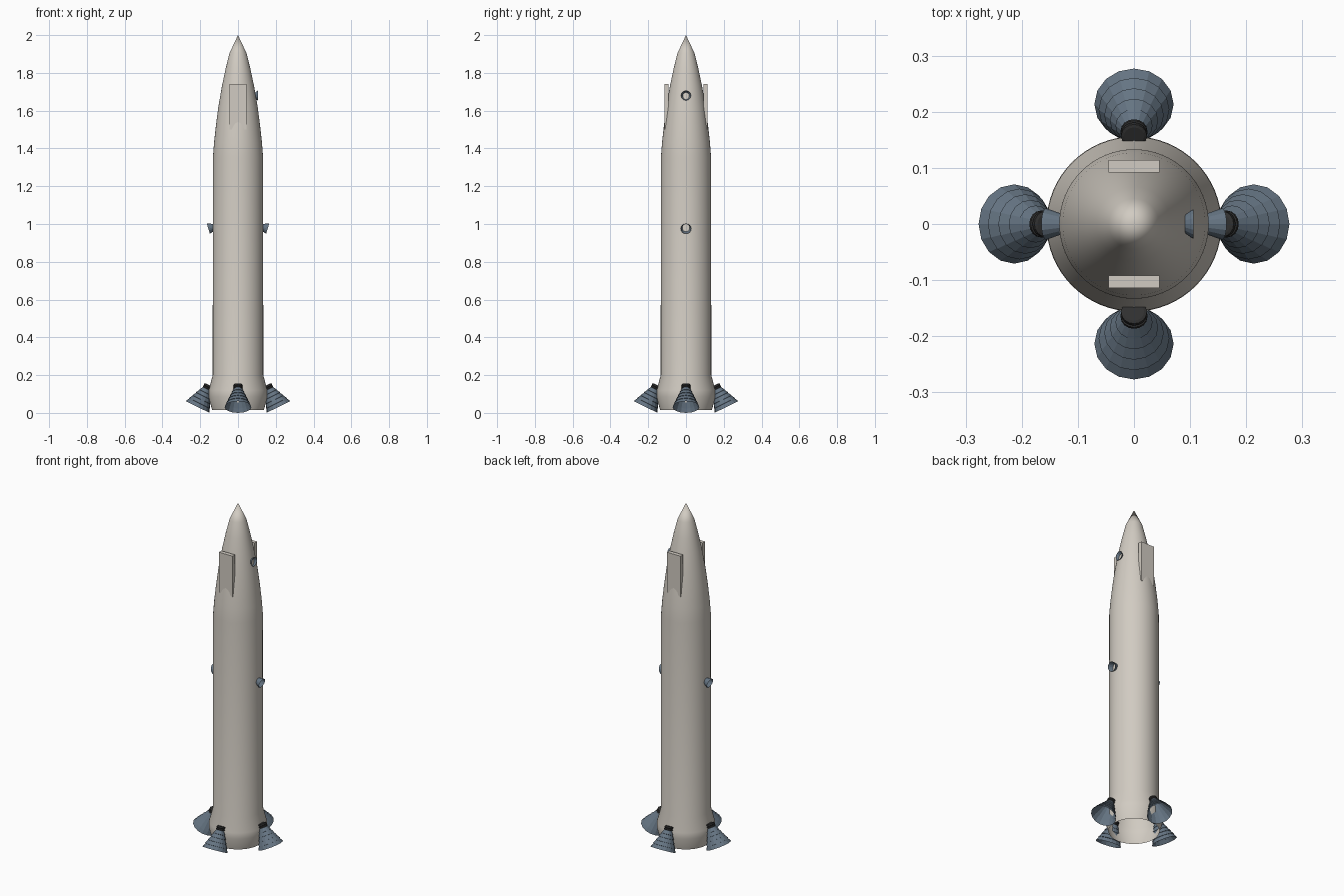
import bpy, bmesh, math
from mathutils import Vector, Matrix

cube = bpy.data.objects.get("Cube")
if cube:
    bpy.data.objects.remove(cube, do_unlink=True)


def material(name, rgb):
    m = bpy.data.materials.new(name)
    m.use_nodes = True
    m.diffuse_color = (*rgb, 1)
    m.node_tree.nodes["Principled BSDF"].inputs["Base Color"].default_value = (*rgb, 1)
    return m


hull_paint = material("warm_grey_paint", (0.64, 0.60, 0.54))
nozzle_metal = material("slate_metal", (0.13, 0.175, 0.225))
pipe_metal = material("charcoal_metal", (0.03, 0.03, 0.03))


def finish(bm, name, mat, smooth=False):
    bmesh.ops.recalc_face_normals(bm, faces=bm.faces)
    mesh = bpy.data.meshes.new(name)
    bm.to_mesh(mesh)
    bm.free()
    mesh.materials.append(mat)
    obj = bpy.data.objects.new(name, mesh)
    bpy.context.collection.objects.link(obj)
    if smooth:
        bpy.ops.object.select_all(action="DESELECT")
        obj.select_set(True)
        bpy.context.view_layer.objects.active = obj
        bpy.ops.object.shade_smooth_by_angle(angle=math.radians(35))
    return obj


def lathe(name, profile, sides, mat, smooth=False):
    """Spin (radius, height) points around z; ends stay open unless radius is 0."""
    bm = bmesh.new()
    verts = [bm.verts.new((r, 0, z)) for r, z in profile]
    edges = [bm.edges.new(pair) for pair in zip(verts, verts[1:])]
    bmesh.ops.spin(bm, geom=verts + edges, cent=(0, 0, 0), axis=(0, 0, 1),
                   angle=math.tau, steps=sides, use_merge=True)
    bmesh.ops.remove_doubles(bm, verts=bm.verts, dist=1e-5)
    return finish(bm, name, mat, smooth)


def aim(obj, radius, height, out, down, turn):
    """Put the mouth at a radius and height, pointing outward and down."""
    axis = Vector((-out, 0, down)).normalized()
    side = Vector((0, 1, 0))
    tilt = Matrix((side.cross(axis), side, axis)).transposed().to_4x4()
    obj.matrix_world = (Matrix.Rotation(turn, 4, "Z")
                        @ Matrix.Translation((radius, 0, height)) @ tilt)


# Hull: open flared skirt, straight tube and pointed nose
lathe("hull", [(0.137, 0.015), (0.156, 0.085), (0.155, 0.12), (0.134, 0.2),
               (0.133, 1.35), (0.127, 1.43), (0.117, 1.52), (0.104, 1.62),
               (0.085, 1.73), (0.066, 1.82), (0.045, 1.905), (0, 2.0)],
      64, hull_paint, True)

# Forward fin plates
for name, side in (("front_fin", -1), ("back_fin", 1)):
    bm = bmesh.new()
    bmesh.ops.create_cube(bm, size=1, matrix=Matrix.Translation((0, side * 0.103, 1.62))
                          @ Matrix.Diagonal((0.09, 0.023, 0.24, 1)))
    finish(bm, name, hull_paint)

# Main engines: ridged bells, each with a dark feed pipe
bell = [(0.0707, 0), (0.060, 0.021), (0.063, 0.022), (0.050, 0.043), (0.053, 0.044),
        (0.040, 0.065), (0.043, 0.066), (0.031, 0.086), (0.033, 0.087), (0.021, 0.108)]
pipe = [(0.021, 0.108), (0.024, 0.110), (0.024, 0.116), (0.020, 0.118),
        (0.023, 0.121), (0.023, 0.129), (0.018, 0.131), (0, 0.131)]
for i, place in enumerate(("left", "back", "right", "front")):
    for part, profile, mat in (("bell", bell, nozzle_metal), ("pipe", pipe, pipe_metal)):
        obj = lathe(place + "_engine_" + part, profile, 16, mat)
        aim(obj, 0.2135, 0.031, 0.44, 0.90, i * math.pi / 2)

# Small thrusters halfway up and beside the nose
thruster = [(0.028, 0), (0.027, 0.004), (0.018, 0.030), (0.016, 0.036)]
for name, turn in (("left_thruster", 0), ("right_thruster", math.pi)):
    aim(lathe(name, thruster, 16, nozzle_metal), 0.157, 0.975, 0.96, 0.29, turn)
nose = lathe("nose_thruster", [(0.026, 0), (0.025, 0.003), (0.014, 0.018)], 16, nozzle_metal)
aim(nose, 0.106, 1.68, 1, 0, 0)
